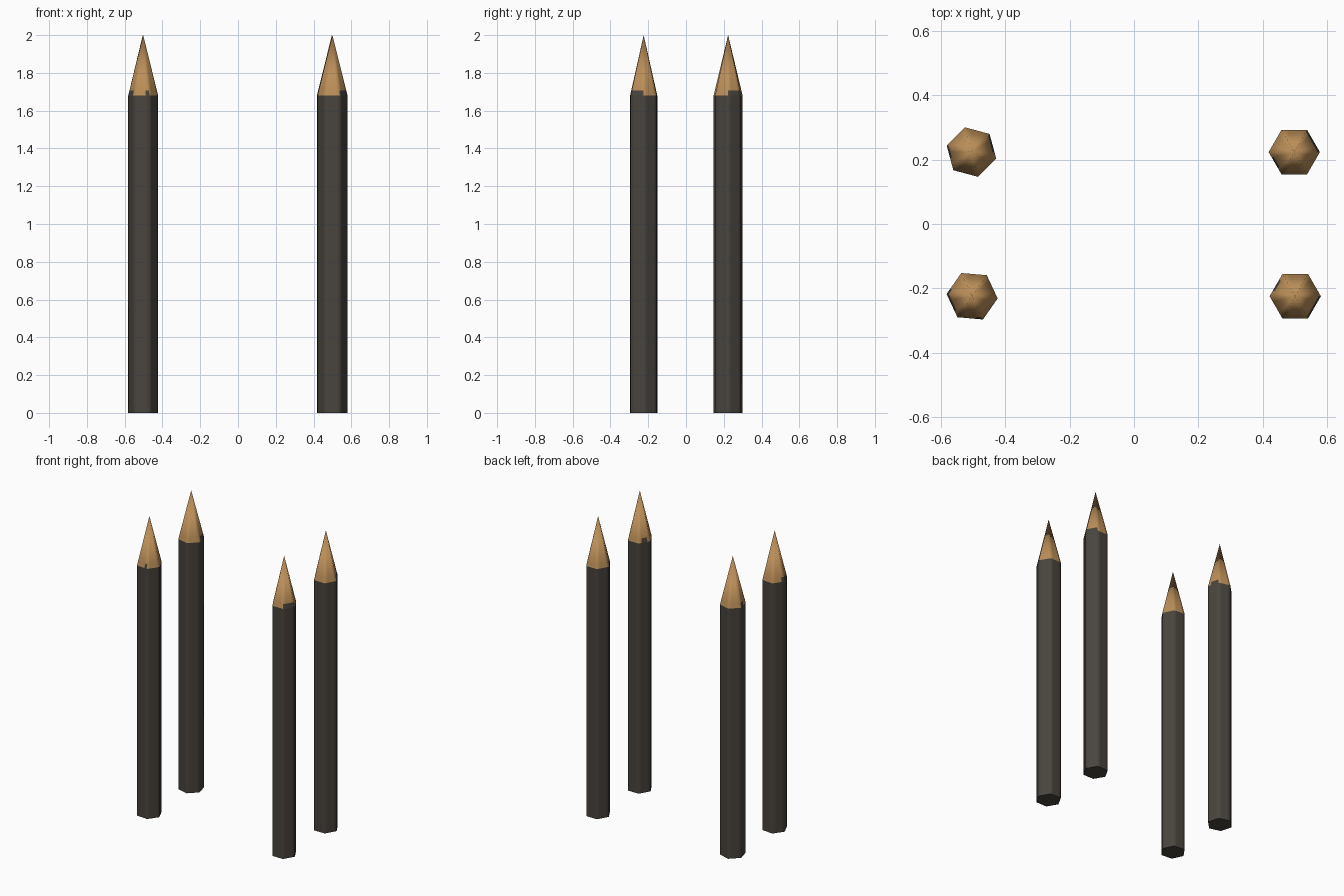
import bpy, bmesh, math

if "Cube" in bpy.data.objects:
    bpy.data.objects.remove(bpy.data.objects["Cube"])

R, SHOULDER, PAINT, TOP = 0.0795, 1.68, 1.708, 2.0
SUB = 4                      # strips per hexagon side
N = 6 * SUB


def material(name, rgb):
    m = bpy.data.materials.new(name)
    m.diffuse_color = (*rgb, 1)
    m.use_nodes = True
    m.node_tree.nodes["Principled BSDF"].inputs["Base Color"].default_value = m.diffuse_color
    return m


MATS = [material("dark grey", (0.066, 0.058, 0.048)), material("tan wood", (0.50, 0.275, 0.10))]


def ring(bm, radius, z, turn):
    """Hexagon outline with each side split into SUB strips."""
    corners = [(radius * math.cos(math.radians(60 * i + turn)),
                radius * math.sin(math.radians(60 * i + turn))) for i in range(6)]
    out = []
    for i in range(6):
        a, b = corners[i], corners[(i + 1) % 6]
        for j in range(SUB):
            t = j / SUB
            out.append(bm.verts.new((a[0] + (b[0] - a[0]) * t, a[1] + (b[1] - a[1]) * t, z)))
    return out


def pencil(name, x, y, turn, teeth):
    bm = bmesh.new()
    paint_r = R * (TOP - PAINT) / (TOP - SHOULDER)
    rings = [ring(bm, R, 0, turn), ring(bm, R, SHOULDER, turn), ring(bm, paint_r, PAINT, turn)]
    tip = bm.verts.new((0, 0, TOP))
    for level in range(2):
        low, high = rings[level], rings[level + 1]
        for i in range(N):
            k = (i + 1) % N
            f = bm.faces.new((low[i], low[k], high[k], high[i]))
            c = f.calc_center_median()
            angle = math.degrees(math.atan2(c.y, c.x)) % 360
            # ragged paint edge: some shoulder faces stay dark
            painted = any(a <= angle <= b for a, b in teeth)
            f.material_index = 0 if level == 0 or painted else 1
            f.smooth = True
    for i in range(N):
        f = bm.faces.new((rings[2][i], rings[2][(i + 1) % N], tip))
        f.material_index = 1
        f.smooth = True
    # flat bottom
    bm.faces.new(rings[0][::-1])
    for e in bm.edges:
        if all(v.co.z == 0 for v in e.verts) or all(abs(v.co.z - SHOULDER) < 1e-4 for v in e.verts):
            e.smooth = False
    mesh = bpy.data.meshes.new(name)
    bm.to_mesh(mesh)
    bm.free()
    for m in MATS:
        mesh.materials.append(m)
    ob = bpy.data.objects.new(name, mesh)
    ob.location = (x, y, 0)
    bpy.context.collection.objects.link(ob)


pencil("front_left_pencil", -0.502, -0.224, -5, [(165, 215), (280, 292)])
pencil("back_left_pencil", -0.504, 0.223, -15, [(165, 195), (0, 45)])
pencil("front_right_pencil", 0.500, -0.224, 0, [(300, 360), (140, 160), (262, 272)])
pencil("back_right_pencil", 0.497, 0.223, 0, [(0, 60), (195, 225)])
